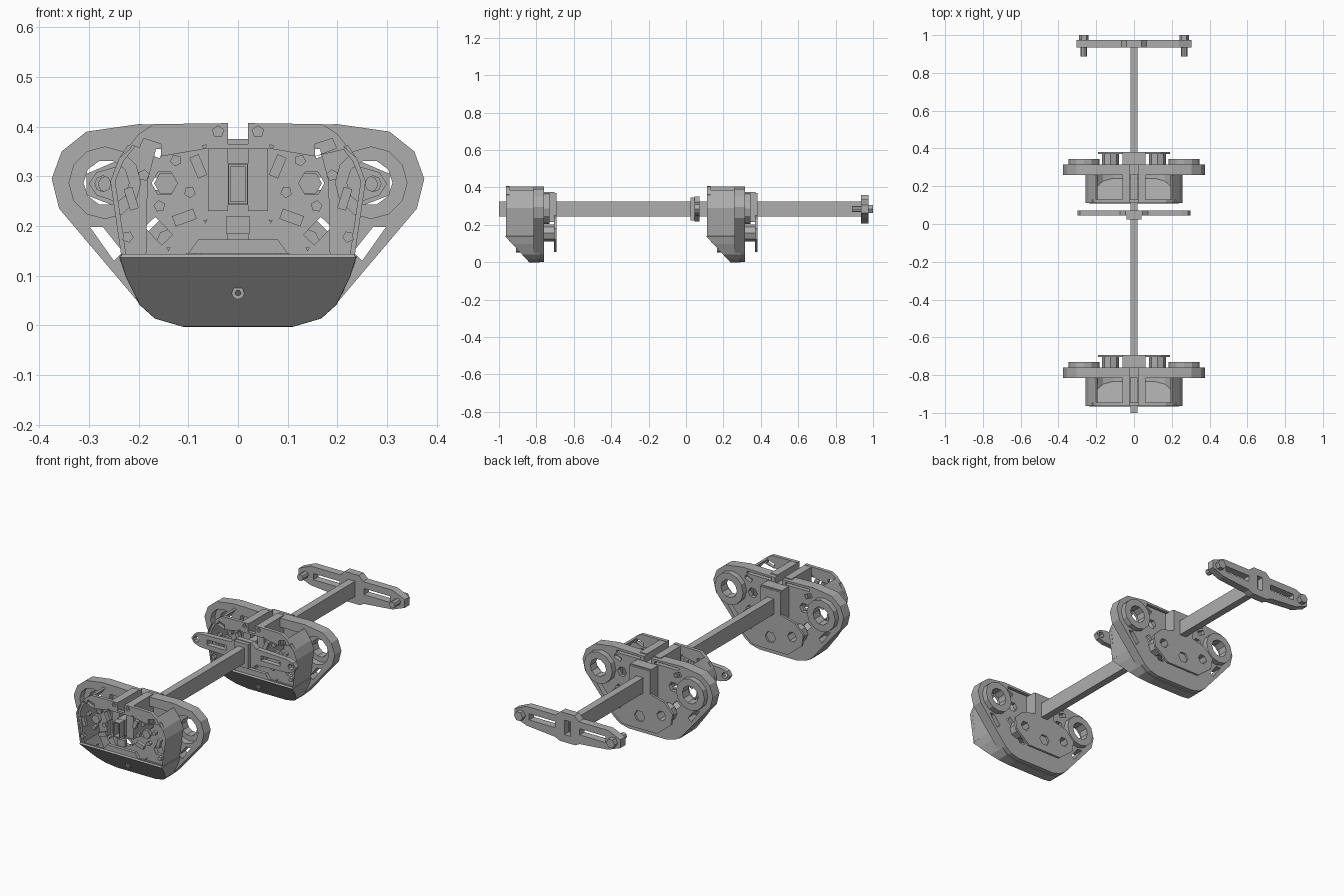
import bpy, bmesh, math

if "Cube" in bpy.data.objects:
    bpy.data.objects.remove(bpy.data.objects["Cube"])

grey = bpy.data.materials.new("mid grey")
grey.diffuse_color = (0.42, 0.42, 0.42, 1)
grey.use_nodes = True
grey.node_tree.nodes["Principled BSDF"].inputs["Base Color"].default_value = grey.diffuse_color


def ngon(cx, cz, r, n=6, rot=0.0):
    return [(cx + r * math.cos(rot + 2 * math.pi * i / n),
             cz + r * math.sin(rot + 2 * math.pi * i / n)) for i in range(n)]


def rect(cx, cz, w, h, a=0.0):
    c, s = math.cos(a), math.sin(a)
    return [(cx + x * c - z * s, cz + x * s + z * c)
            for x, z in ((-w/2, -h/2), (w/2, -h/2), (w/2, h/2), (-w/2, h/2))]


def flip(p):
    return [(-x, z) for x, z in reversed(p)]


def both(polys):
    return polys + [flip(p) for p in polys]


def sym(half):
    """Full outline from its right half, listed top to bottom."""
    return half + flip(half)


def plate(name, loops, y0, y1):
    """Extrude x-z loops (outline first, then holes) from y0 to y1."""
    cu = bpy.data.curves.new(name, 'CURVE')
    cu.dimensions = '2D'
    cu.fill_mode = 'BOTH'
    cu.extrude = (y1 - y0) / 2
    for pts in loops:
        sp = cu.splines.new('POLY')
        sp.points.add(len(pts) - 1)
        for p, (x, z) in zip(sp.points, pts):
            p.co = (x, z, 0, 1)
        sp.use_cyclic_u = True
    tmp = bpy.data.objects.new(name + "_curve", cu)
    bpy.context.collection.objects.link(tmp)
    bpy.context.view_layer.update()
    me = bpy.data.meshes.new_from_object(
        tmp.evaluated_get(bpy.context.evaluated_depsgraph_get()))
    bpy.data.objects.remove(tmp)
    bm = bmesh.new()
    bm.from_mesh(me)
    bmesh.ops.remove_doubles(bm, verts=bm.verts, dist=1e-5)
    for v in bm.verts:
        x, z, d = v.co
        v.co = (x, (y0 + y1) / 2 - d, z)
    bmesh.ops.recalc_face_normals(bm, faces=bm.faces)
    bm.to_mesh(me)
    bm.free()
    for p in me.polygons:
        p.use_smooth = False
    me.materials.clear()
    me.materials.append(grey)
    ob = bpy.data.objects.new(name, me)
    bpy.context.collection.objects.link(ob)
    return ob


def nose(name, dy):
    """Sloped lower cover: slanted face plus a rim running back."""
    half = [(0.235, 0.14), (0.222, 0.10), (0.195, 0.045), (0.165, 0.018), (0.11, 0.002)]
    pts = half + flip(half)
    bm = bmesh.new()
    front = [bm.verts.new((x, dy - 0.83 - 0.13 * z / 0.14, z)) for x, z in pts]
    back = [bm.verts.new((x, dy - 0.78, z)) for x, z in pts]
    bm.faces.new(front)
    for i in range(len(pts) - 1):
        bm.faces.new((front[i], front[i + 1], back[i + 1], back[i]))
    bmesh.ops.recalc_face_normals(bm, faces=bm.faces)
    me = bpy.data.meshes.new(name)
    bm.to_mesh(me)
    bm.free()
    me.materials.append(grey)
    ob = bpy.data.objects.new(name, me)
    bpy.context.collection.objects.link(ob)
    m = ob.modifiers.new("thickness", 'SOLIDIFY')
    m.thickness = 0.01
    m.offset = 0 if me.polygons[0].normal.y < 0 else 1


# Front plate outline and its holes
front_outline = sym([(0.02, 0.365), (0.02, 0.407), (0.17, 0.405), (0.20, 0.385),
                     (0.24, 0.335), (0.258, 0.29), (0.235, 0.14)])
front_holes = both(
    [ngon(x, z, 0.012, 5, x * 9) for x, z in
     ((0.04, 0.39), (0.125, 0.332), (0.19, 0.302), (0.097, 0.268), (0.158, 0.24), (0.222, 0.178))]
    + [ngon(x, z, 0.005, 3, 0.5) for x, z in
       ((0.217, 0.36), (0.068, 0.36), (0.066, 0.21), (0.14, 0.154))]
    + [[(0.155, 0.34), (0.198, 0.357), (0.19, 0.376), (0.155, 0.365)],
       ngon(0.145, 0.286, 0.024, 6),
       rect(0.08, 0.32, 0.02, 0.045, -0.4), rect(0.215, 0.255, 0.018, 0.045, -0.3),
       rect(0.108, 0.217, 0.045, 0.022, -0.35)])
front_holes += [rect(0, 0.284, 0.041, 0.083), rect(0, 0.202, 0.046, 0.036),
                sym([(0.08, 0.173), (0.10, 0.145)])]

# Winged rear plate
wing_outline = sym([(0.02, 0.365), (0.02, 0.40), (0.20, 0.405), (0.305, 0.39), (0.355, 0.35),
                    (0.375, 0.295), (0.36, 0.235), (0.195, 0.04), (0.16, 0.015), (0.11, 0.002)])
wedge = [(0.298, 0.198), (0.272, 0.198), (0.232, 0.148), (0.25, 0.13)]
rim_holes = both([ngon(0.268, 0.287, 0.072, 12), wedge]) + [
    sym([(0.165, 0.355), (0.182, 0.29), (0.185, 0.13), (0.13, 0.05)])]
back_holes = both([
    ngon(0.265, 0.287, 0.046, 10), wedge, ngon(0.148, 0.286, 0.026, 6),
    rect(0.11, 0.385, 0.14, 0.012), rect(0.172, 0.354, 0.04, 0.022, 0.4),
    rect(0.16, 0.19, 0.05, 0.03, 0.8), ngon(0.09, 0.12, 0.028, 6),
]) + [rect(0, 0.284, 0.041, 0.083), rect(0, 0.19, 0.04, 0.05)]

side_wall = [(0.235, 0.14), (0.257, 0.29), (0.24, 0.335), (0.20, 0.385),
             (0.192, 0.379), (0.231, 0.33), (0.247, 0.29), (0.225, 0.14)]
cheek = [(0.02, 0.23), (0.06, 0.23), (0.06, 0.405), (0.02, 0.405)]
boss = [ngon(0.265, 0.287, 0.082, 12), ngon(0.265, 0.287, 0.046, 10)]
cover_outline = sym([(0.06, 0.37), (0.06, 0.25), (0.14, 0.23), (0.19, 0.18), (0.18, 0.12), (0.10, 0.055)])
cover_holes = both([ngon(0.125, 0.155, 0.026, 6)]) + [rect(0, 0.284, 0.041, 0.083), ngon(0, 0.12, 0.03, 6)]

# Two identical drive housings along the bar
for tag, dy in (("front", -0.003), ("rear", 1.072)):
    plate(tag + "_face_plate", [front_outline] + front_holes, dy - 0.96, dy - 0.942)
    nose(tag + "_nose_cover", dy)
    plate(tag + "_wing_rim", [wing_outline] + rim_holes, dy - 0.812, dy - 0.778)
    plate(tag + "_wing_back", [wing_outline] + back_holes, dy - 0.778, dy - 0.757)
    plate(tag + "_bar_block", [sym([(0.06, 0.375), (0.06, 0.215)]), rect(0, 0.284, 0.041, 0.083)],
          dy - 0.757, dy - 0.70)
    plate(tag + "_back_cover", [cover_outline] + cover_holes, dy - 0.702, dy - 0.69)
    plate(tag + "_screw", [ngon(0, 0.065, 0.013, 8), ngon(0, 0.065, 0.006, 6)], dy - 0.905, dy - 0.88)
    for side, f in (("right", lambda p: p), ("left", flip)):
        n = tag + "_" + side
        plate(n + "_side_wall", [f(side_wall)], dy - 0.942, dy - 0.812)
        plate(n + "_cheek", [f(cheek)], dy - 0.942, dy - 0.778)
        plate(n + "_bearing_boss", [f(p) for p in boss], dy - 0.757, dy - 0.728)
        plate(n + "_standoff", [f(ngon(0.125, 0.155, 0.045, 8)), f(ngon(0.125, 0.155, 0.026, 6))],
              dy - 0.757, dy - 0.702)

# Hollow square bar
plate("bar", [rect(0, 0.284, 0.038, 0.08), rect(0, 0.284, 0.03, 0.07)], -1.0, 0.94)

# Middle cross arm
mid_arm = sym([(0.045, 0.35), (0.075, 0.325), (0.25, 0.318), (0.285, 0.308), (0.30, 0.285),
               (0.285, 0.262), (0.25, 0.25), (0.075, 0.243), (0.045, 0.217)])
mid_holes = both([ngon(0.272, 0.285, 0.016, 8), rect(0.155, 0.285, 0.11, 0.026)])
plate("middle_arm", [mid_arm] + mid_holes + [rect(0, 0.284, 0.041, 0.083)], 0.045, 0.072)
plate("middle_arm_collar", [rect(0, 0.284, 0.08, 0.125), rect(0, 0.284, 0.041, 0.083)], 0.025, 0.045)

# End cross arm with pegs
end_arm = sym([(0.04, 0.36), (0.065, 0.335), (0.235, 0.335), (0.305, 0.305), (0.305, 0.262),
               (0.235, 0.235), (0.07, 0.22), (0.045, 0.207)])
end_holes = both([rect(0.145, 0.284, 0.15, 0.032)]) + [rect(0, 0.284, 0.034, 0.075)]
plate("end_arm", [end_arm] + end_holes, 0.935, 0.975)
for side, s in (("left", -1), ("right", 1)):
    plate(side + "_peg", [ngon(s * 0.265, 0.284, 0.017, 8)], 0.888, 0.94)
    plate(side + "_peg_nut", [ngon(s * 0.265, 0.284, 0.025, 6)], 0.97, 1.0)
